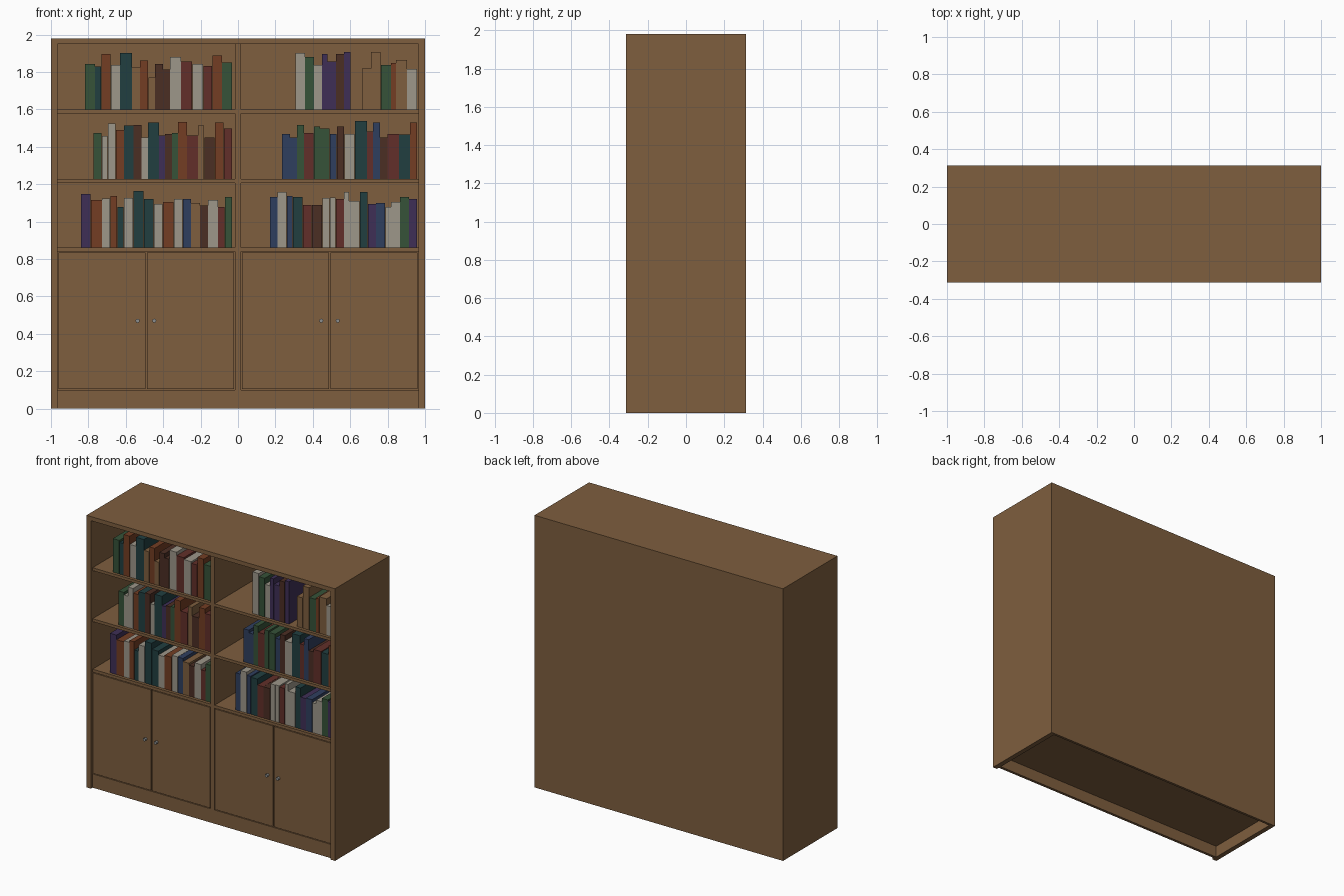
import bpy, math

if "Cube" in bpy.data.objects:
    bpy.data.objects.remove(bpy.data.objects["Cube"])

def lin(c):
    c /= 255
    return c / 12.92 if c <= 0.04045 else ((c + 0.055) / 1.055) ** 2.4

def material(name, r, g, b):
    m = bpy.data.materials.new(name)
    m.diffuse_color = (lin(r), lin(g), lin(b), 1)
    m.use_nodes = True
    m.node_tree.nodes["Principled BSDF"].inputs["Base Color"].default_value = m.diffuse_color
    return m

WOOD = material("wood", 126, 94, 62)
BOOK = {
    "W": WOOD,
    "G": material("green_cover", 54, 82, 56),
    "T": material("teal_cover", 33, 62, 64),
    "O": material("orange_cover", 115, 61, 35),
    "C": material("cream_cover", 157, 151, 138),
    "D": material("dark_brown_cover", 75, 46, 36),
    "R": material("red_cover", 98, 47, 41),
    "P": material("purple_cover", 62, 47, 86),
    "B": material("blue_cover", 47, 62, 95),
}
METAL = material("grey_metal", 140, 142, 142)

def box(name, x0, x1, y0, y1, z0, z1, mat=WOOD):
    bpy.ops.mesh.primitive_cube_add(
        size=1, location=((x0 + x1) / 2, (y0 + y1) / 2, (z0 + z1) / 2))
    o = bpy.context.object
    o.name = name
    o.scale = (x1 - x0, y1 - y0, z1 - z0)
    bpy.ops.object.transform_apply(location=False, rotation=False, scale=True)
    o.data.materials.append(mat)
    return o

D = 0.313            # half depth
IN = 0.965           # inner face of the sides
FRONT = -0.293       # inner parts sit slightly behind the sides
BACK = 0.295

# carcass
for s, n in ((-1, "left"), (1, "right")):
    a, b = sorted((s * IN, s * 1.0))
    box(n + "_side", a, b, -D, D, 0, 1.95)
box("top_board", -1, 1, -D, D, 1.95, 1.98)
box("back_panel", -IN, IN, BACK, D, 0, 1.95)
box("plinth", -IN, IN, FRONT, FRONT + 0.02, 0, 0.10)
box("floor_board", -IN, IN, FRONT + 0.02, BACK, 0.085, 0.10)
box("divider", -0.016, 0.016, FRONT, BACK, 0.10, 1.95)

# shelves, one per bay
SHELVES = (0.862, 1.229, 1.60)
for z in SHELVES:
    for s, n in ((-1, "left"), (1, "right")):
        a, b = sorted((s * 0.016, s * IN))
        box(n + "_shelf", a, b, FRONT, BACK, z - 0.021, z)

# doors and knobs
for a, b, knob in ((-0.961, -0.495, -0.537), (-0.487, -0.021, -0.448),
                   (0.021, 0.487, 0.445), (0.495, 0.961, 0.533)):
    box("door", a, b, FRONT, FRONT + 0.02, 0.105, 0.836)
    bpy.ops.mesh.primitive_cylinder_add(
        vertices=12, radius=0.011, depth=0.019,
        location=(knob, FRONT - 0.0095, 0.47), rotation=(math.pi / 2, 0, 0))
    k = bpy.context.object
    k.name = "door_knob"
    k.data.materials.append(METAL)
    bpy.ops.object.shade_smooth_by_angle()

# books: colour key, width and height in hundredths, fitted between x0 and x1
def book_row(x0, x1, z, books):
    fit = (x1 - x0) / sum(b[1] for b in books)
    x = x0
    for key, w, h in books:
        w *= fit
        box("book", x + 0.0008, x + w - 0.0008, -0.272, -0.05, z, z + h / 100, BOOK[key])
        x += w

low, mid, high = SHELVES
book_row(-0.818, -0.030, high, [
    ("G", 5.3, 24.4), ("T", 3.4, 23), ("O", 5, 29.7), ("C", 5, 23.8), ("T", 6.4, 30.3),
    ("W", 4.3, 22.5), ("O", 4.3, 26.2), ("W", 3.7, 17), ("D", 4.3, 24.4), ("D", 3.7, 21.4),
    ("C", 5.9, 28.1), ("R", 5.9, 25.7), ("C", 6, 24.4), ("R", 4.7, 23.3), ("O", 5.3, 28.9),
    ("G", 5.5, 25.2)])
book_row(0.307, 0.602, high, [
    ("C", 5.1, 30.3), ("G", 4.8, 28.1), ("C", 4.3, 23.8), ("P", 3, 29.7), ("P", 4.5, 25.7),
    ("D", 4.3, 29.7), ("P", 3.5, 30.8)])
book_row(0.663, 0.957, high, [
    ("W", 4.8, 22), ("W", 5.2, 30.8), ("G", 5.4, 23.8), ("O", 2.7, 24.9), ("W", 5.9, 26.5),
    ("C", 5.3, 21.7)])
book_row(-0.773, -0.030, mid, [
    ("G", 4.5, 24.6), ("C", 3.2, 22.8), ("C", 4.3, 29.5), ("O", 4.3, 26.2), ("T", 5.1, 28.4),
    ("D", 4.3, 28.9), ("C", 3.5, 22.2), ("T", 5.9, 30), ("P", 3.2, 23.3), ("D", 3.7, 24.1),
    ("G", 3.2, 24.6), ("O", 4.8, 30.5), ("R", 5.9, 23.3), ("W", 3.3, 28.4), ("D", 5.7, 22.2),
    ("O", 4.8, 30), ("R", 4.6, 26.8)])
book_row(0.235, 0.957, mid, [
    ("B", 4.3, 24.1), ("B", 3.7, 22.2), ("G", 3.7, 28.9), ("R", 5.2, 24.6), ("G", 3.3, 27.9),
    ("G", 5.2, 26.8), ("B", 3.8, 24.1), ("D", 4, 27.9), ("C", 5.5, 24.1), ("T", 6.5, 31),
    ("R", 3.2, 25.2), ("B", 3.7, 30), ("D", 4, 22.2), ("R", 6.1, 24.1), ("T", 5.9, 23.6),
    ("O", 3.7, 30)])
book_row(-0.840, -0.030, low, [
    ("P", 5.3, 28.7), ("O", 5.9, 25.4), ("C", 4.5, 26.2), ("O", 3.7, 27.6), ("T", 3.5, 21.7),
    ("C", 5, 26.5), ("T", 5.6, 30.3), ("T", 5.3, 26), ("C", 4.8, 23.3), ("O", 5.9, 24.4),
    ("C", 4.8, 26), ("B", 4.3, 26), ("W", 4.8, 23.8), ("D", 4.3, 22.5), ("C", 5.3, 25.4),
    ("R", 3.7, 21.7), ("G", 4, 27)])
book_row(0.171, 0.957, low, [
    ("B", 4, 27), ("C", 5, 29.7), ("B", 3.2, 27.6), ("T", 5.3, 27), ("R", 4.8, 22.8),
    ("D", 5.6, 22.8), ("C", 4, 26.5), ("C", 3.2, 26.8), ("R", 4.4, 26), ("C", 2.6, 29.7),
    ("C", 5.8, 24.9), ("T", 4.3, 29.7), ("P", 4.3, 23.3), ("B", 5, 23.8), ("C", 3, 21.7),
    ("C", 4.8, 24.4), ("G", 4.8, 27), ("P", 4.3, 26)])
